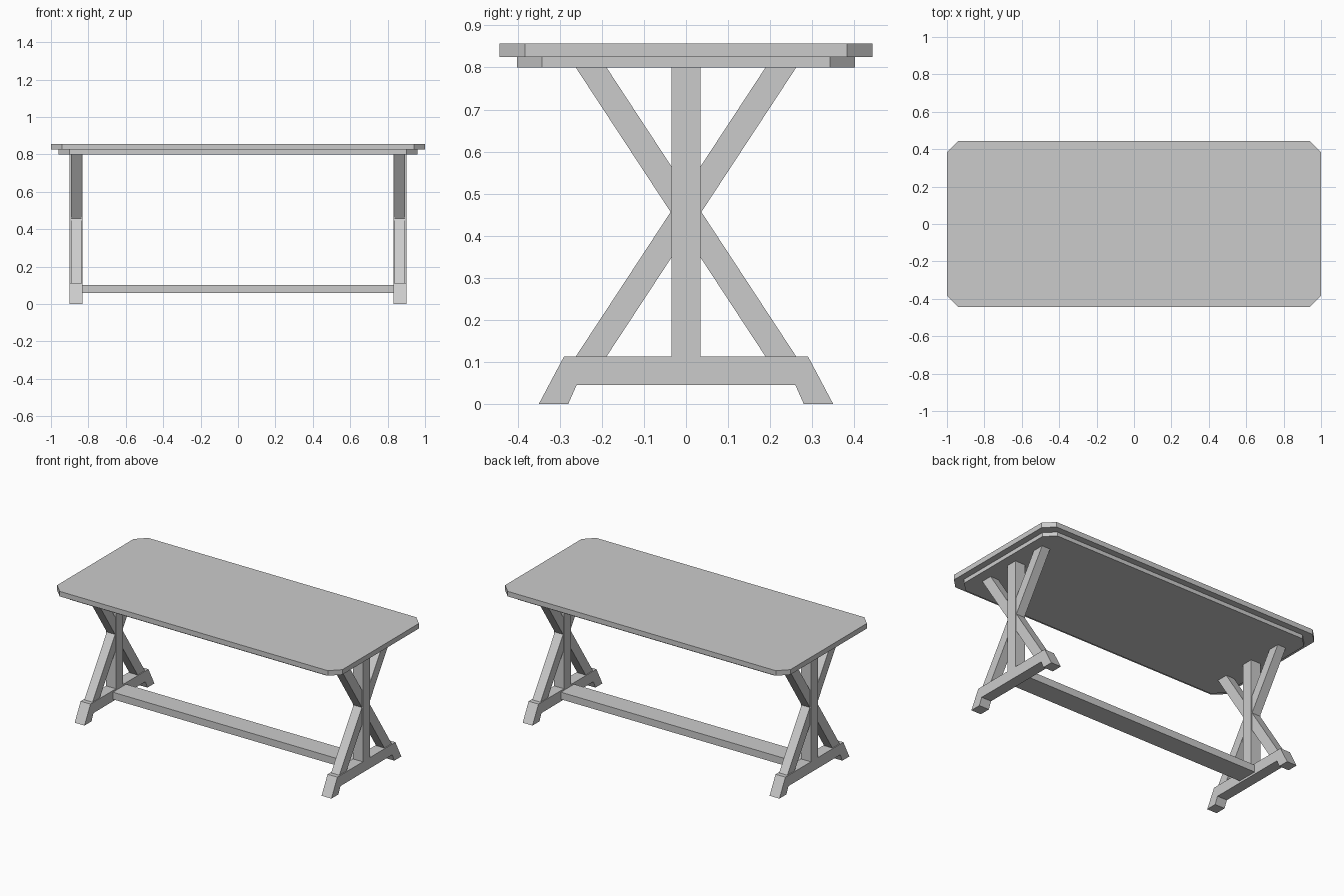
import bpy, bmesh

if "Cube" in bpy.data.objects:
    bpy.data.objects.remove(bpy.data.objects["Cube"])


def prism(name, outline, axis, lo, hi):
    """Extrude a 2D outline along z (outline in x,y) or along x (outline in y,z)."""
    bm = bmesh.new()
    place = (lambda a, b: (a, b, lo)) if axis == 'Z' else (lambda a, b: (lo, a, b))
    face = bm.faces.new([bm.verts.new(place(a, b)) for a, b in outline])
    ext = bmesh.ops.extrude_face_region(bm, geom=[face])
    verts = [v for v in ext['geom'] if isinstance(v, bmesh.types.BMVert)]
    d = hi - lo
    bmesh.ops.translate(bm, verts=verts, vec=(0, 0, d) if axis == 'Z' else (d, 0, 0))
    bmesh.ops.recalc_face_normals(bm, faces=bm.faces)
    mesh = bpy.data.meshes.new(name)
    bm.to_mesh(mesh)
    bm.free()
    obj = bpy.data.objects.new(name, mesh)
    bpy.context.collection.objects.link(obj)
    return obj


def clipped_rect(x, y, c):
    return [(x, c - y), (x, y - c), (x - c, y), (c - x, y),
            (-x, y - c), (-x, c - y), (c - x, -y), (x - c, -y)]


def rect(a, lo, hi):
    return [(-a, lo), (a, lo), (a, hi), (-a, hi)]


FOOT_TOP, LEG_TOP, TOP = 0.113, 0.80, 0.857

# Table top and the smaller slab beneath it, both with clipped corners
prism("table_top", clipped_rect(1.0, 0.443, 0.06), 'Z', 0.825, TOP)
prism("under_slab", clipped_rect(0.96, 0.402, 0.06), 'Z', LEG_TOP, 0.825)

# Foot profile: splayed ends with a raised middle
half_foot = [(0.26, 0.045), (0.28, 0), (0.35, 0), (0.29, FOOT_TOP)]
foot = half_foot + [(-y, z) for y, z in reversed(half_foot)]

# Trestle at each end: foot, post and two crossing braces
for side, s in (("left", -1), ("right", 1)):
    prism(f"{side}_foot", foot, 'X', s * 0.831, s * 0.90)
    prism(f"{side}_post", rect(0.035, FOOT_TOP, LEG_TOP), 'X', s * 0.831, s * 0.90)
    for label, m in (("front", -1), ("back", 1)):
        brace = [(m * 0.262, LEG_TOP), (m * 0.189, LEG_TOP),
                 (m * -0.262, FOOT_TOP), (m * -0.189, FOOT_TOP)]
        prism(f"{side}_{label}_brace", brace, 'X', s * 0.836, s * 0.894)

# Long stretcher joining the two feet
prism("stretcher", rect(0.066, 0.058, 0.103), 'X', -0.831, 0.831)
